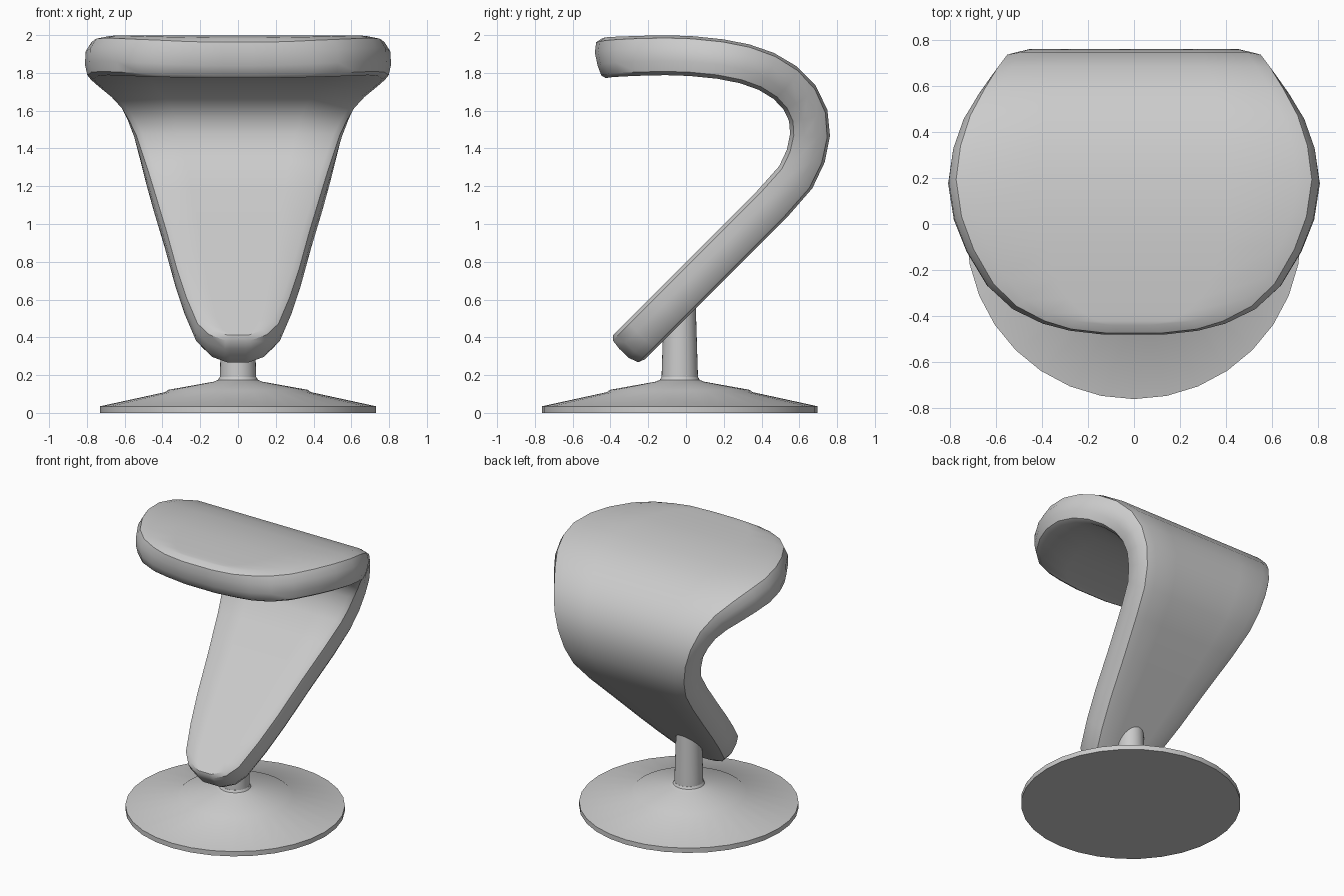
import bpy, bmesh, math
from mathutils import Vector

cube = bpy.data.objects.get("Cube")
if cube:
    bpy.data.objects.remove(cube, do_unlink=True)

grey = bpy.data.materials.new("light_grey")
grey.use_nodes = True
colour = (0.6, 0.6, 0.6, 1)
grey.diffuse_color = colour
grey.node_tree.nodes["Principled BSDF"].inputs["Base Color"].default_value = colour


def finish(name, bm, angle):
    bmesh.ops.recalc_face_normals(bm, faces=bm.faces)
    mesh = bpy.data.meshes.new(name)
    bm.to_mesh(mesh)
    bm.free()
    mesh.materials.append(grey)
    ob = bpy.data.objects.new(name, mesh)
    bpy.context.collection.objects.link(ob)
    bpy.ops.object.select_all(action='DESELECT')
    ob.select_set(True)
    bpy.context.view_layer.objects.active = ob
    bpy.ops.object.shade_smooth_by_angle(angle=math.radians(angle))
    return ob


def lathe(name, profile, y, sides=32):
    bm = bmesh.new()
    verts = [bm.verts.new((r, 0, z)) for r, z in profile]
    edges = [bm.edges.new(pair) for pair in zip(verts, verts[1:])]
    bmesh.ops.spin(bm, geom=verts + edges, cent=(0, 0, 0), axis=(0, 0, 1),
                   angle=math.tau, steps=sides)
    bmesh.ops.remove_doubles(bm, verts=bm.verts, dist=0.0005)
    bmesh.ops.translate(bm, verts=bm.verts, vec=(0, y, 0))
    return finish(name, bm, 30)


# Foot: stepped shallow disc, and the slim post
lathe("foot_disc", [(0, 0), (.73, 0), (.73, .035), (.385, .11), (.37, .122),
                    (.13, .165), (.105, .175), (.097, .19), (0, .19)], -.033)
lathe("post", [(0, .17), (.097, .17), (.083, .62), (0, .62)], -.033)

# Seat and leg: one thick sheet, centre line (y, z) with half width
path = [(-.475, 1.868, .13), (-.458, 1.872, .28), (-.43, 1.878, .40),
        (-.37, 1.884, .53), (-.27, 1.889, .64), (-.12, 1.893, .73),
        (.02, 1.889, .785), (.18, 1.873, .81), (.32, 1.845, .79),
        (.44, 1.80, .745), (.54, 1.735, .68), (.61, 1.655, .625),
        (.65, 1.56, .585), (.655, 1.46, .55), (.63, 1.35, .52),
        (.575, 1.24, .49), (.45, 1.10, .45), (.25, .90, .39),
        (.05, .70, .335), (-.10, .55, .285), (-.24, .41, .225),
        (-.30, .35, .16), (-.332, .318, .07)]
# Rim rounding: height from the centre sheet, inset from the outline
layers = [(.106, .10), (.092, .035), (.04, .003), (-.03, 0), (-.085, .012), (-.105, .045)]
columns = [-1, -.6, 0, .6, 1]

bm = bmesh.new()
last = len(path) - 1
sheets = []
for height, inset in layers:
    rows = []
    for i, (y, z, w) in enumerate(path):
        a, b = path[max(i - 1, 0)], path[min(i + 1, last)]
        tangent = Vector((b[0] - a[0], b[1] - a[1]))
        length = tangent.length
        tangent.normalize()
        normal = Vector((-tangent.y, tangent.x))
        outline = Vector((length, b[2] - a[2])).normalized()
        # The two blunt ends move straight inwards
        if i in (0, last):
            along, side = (1 if i == 0 else -1), .35
        else:
            along, side = outline.y, outline.x
        p = Vector((y, z)) + tangent * along * inset * .6 + normal * height
        half = max(w - side * inset, .03)
        rows.append([bm.verts.new((u * half, p.x, p.y)) for u in columns])
    sheets.append(rows)

# Outer and inner faces
for rows in (sheets[0], sheets[-1]):
    for r, s in zip(rows, rows[1:]):
        for c in range(len(columns) - 1):
            bm.faces.new((r[c], r[c + 1], s[c + 1], s[c]))


def rim(rows):
    return rows[0] + [r[-1] for r in rows[1:-1]] + rows[-1][::-1] + [r[0] for r in rows[-2:0:-1]]


# Rounded rim between the faces; drop unused inner points
for upper, lower in zip(sheets, sheets[1:]):
    a, b = rim(upper), rim(lower)
    for k in range(len(a)):
        n = (k + 1) % len(a)
        bm.faces.new((a[k], a[n], b[n], b[k]))
bmesh.ops.delete(bm, geom=[v for v in bm.verts if not v.link_faces], context='VERTS')
finish("seat_and_leg", bm, 40)
